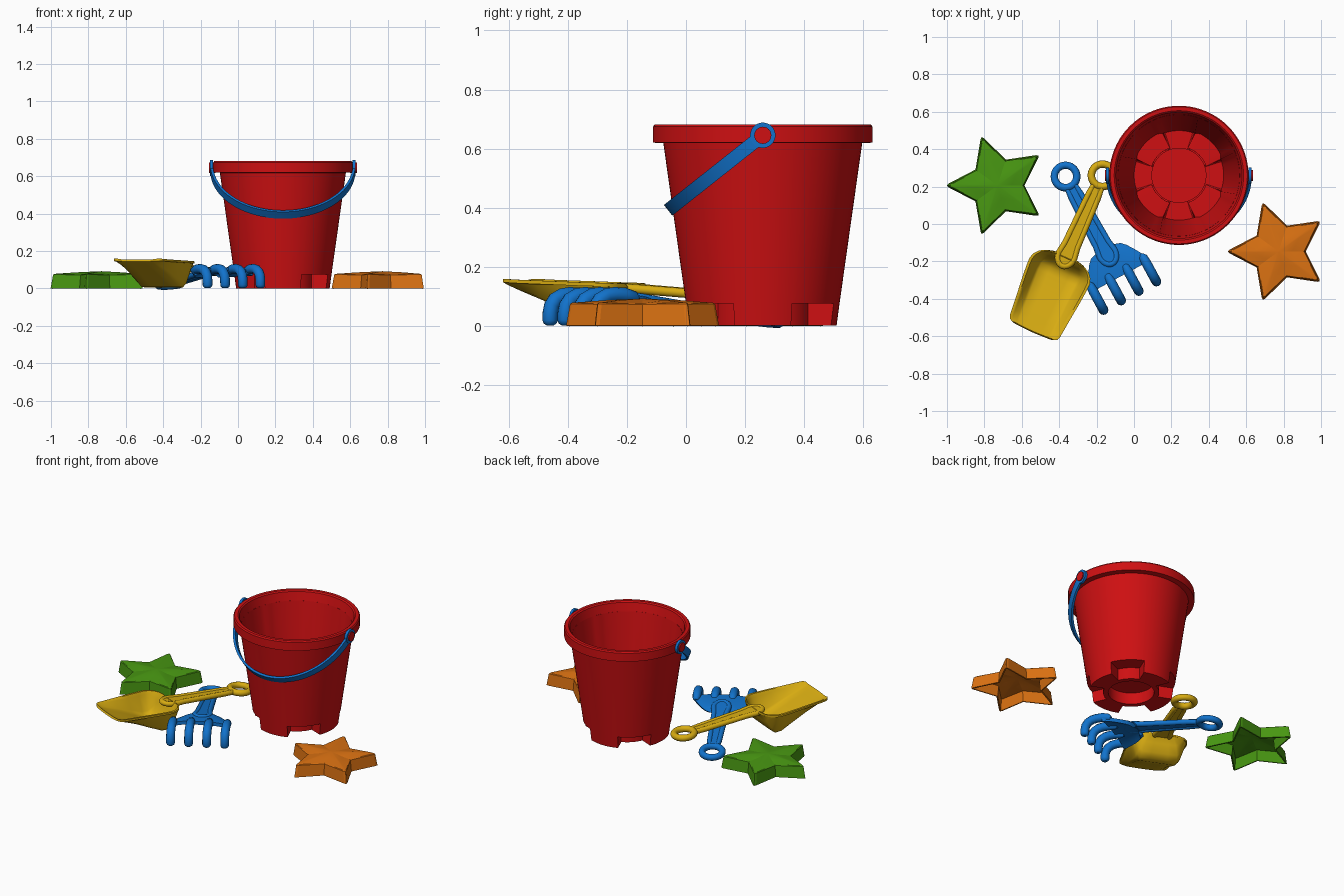
import bpy, bmesh, math
from math import sin, cos, pi, radians
from mathutils import Vector

if "Cube" in bpy.data.objects:
    bpy.data.objects.remove(bpy.data.objects["Cube"])


def material(name, rgb):
    m = bpy.data.materials.new(name)
    m.diffuse_color = (*rgb, 1)
    m.use_nodes = True
    m.node_tree.nodes["Principled BSDF"].inputs["Base Color"].default_value = m.diffuse_color
    return m


RED = material("red", (0.62, 0.005, 0.006))
BLUE = material("blue", (0.006, 0.17, 0.6))
YELLOW = material("yellow", (0.68, 0.41, 0.006))
GREEN = material("green", (0.065, 0.31, 0.006))
ORANGE = material("orange", (0.7, 0.165, 0.006))


def activate(ob):
    bpy.ops.object.select_all(action='DESELECT')
    ob.select_set(True)
    bpy.context.view_layer.objects.active = ob


def build(name, faces, mat, thick=0, offset=-1, angle=35):
    """Mesh from faces given as point lists; optional wall thickness."""
    bm = bmesh.new()
    for f in faces:
        bm.faces.new([bm.verts.new(p) for p in f])
    bmesh.ops.remove_doubles(bm, verts=bm.verts, dist=1e-5)
    bmesh.ops.recalc_face_normals(bm, faces=bm.faces)
    me = bpy.data.meshes.new(name)
    bm.to_mesh(me)
    bm.free()
    me.materials.append(mat)
    ob = bpy.data.objects.new(name, me)
    bpy.context.collection.objects.link(ob)
    activate(ob)
    if thick:
        s = ob.modifiers.new("wall", 'SOLIDIFY')
        s.thickness, s.offset, s.use_even_offset = thick, offset, True
        bpy.ops.object.modifier_apply(modifier=s.name)
    bpy.ops.object.shade_smooth_by_angle(angle=radians(angle))
    return ob


def skin(rows, wrap_rows=False, wrap_cols=False):
    """Quads between rows of points."""
    n, m = len(rows), len(rows[0])
    return [[rows[i][j], rows[(i + 1) % n][j], rows[(i + 1) % n][(j + 1) % m], rows[i][(j + 1) % m]]
            for i in range(n if wrap_rows else n - 1) for j in range(m if wrap_cols else m - 1)]


def tube(name, pts, radius, mat, closed=False, scale=None):
    cu = bpy.data.curves.new(name, 'CURVE')
    cu.dimensions = '3D'
    cu.bevel_depth, cu.bevel_resolution, cu.use_fill_caps = radius, 4, True
    sp = cu.splines.new('POLY')
    sp.points.add(len(pts) - 1)
    for i, p in enumerate(pts):
        sp.points[i].co = (*p, 1)
        sp.points[i].radius = scale[i] if scale else 1
    sp.use_cyclic_u = closed
    cu.materials.append(mat)
    ob = bpy.data.objects.new(name, cu)
    bpy.context.collection.objects.link(ob)
    activate(ob)
    bpy.ops.object.convert(target='MESH')
    bpy.ops.object.shade_smooth_by_angle(angle=radians(50))


# Bucket body: tapered wall, castle-shaped base with four corner notches
CX, CY, N, H = 0.24, 0.26, 80, 0.075


def polar(r, i, z):
    a = 2 * pi * i / N
    return Vector((CX + r * cos(a), CY + r * sin(a), z))


def notch(i):
    return abs(((i + 0.5) * 360 / N) % 90 - 45) < 21


R0, RH, RT, RI, RC = 0.25, 0.26, 0.337, 0.165, 0.135
faces = []
for i in range(N):
    def quad(r1, z1, r2, z2):
        faces.append([polar(r1, i, z1), polar(r2, i, z2), polar(r2, i + 1, z2), polar(r1, i + 1, z1)])
    faces.append([Vector((CX, CY, H)), polar(RC, i, H), polar(RC, i + 1, H)])
    quad(RC, H, RC, 0)
    quad(RC, 0, RI, 0)
    if notch(i):
        quad(RI, 0, RI, H)
        quad(RI, H, RH, H)
    else:
        quad(RI, 0, R0, 0)
        quad(R0, 0, RH, H)
    if notch(i) != notch(i - 1):
        faces.append([polar(RI, i, 0), polar(R0, i, 0), polar(RH, i, H), polar(RI, i, H)])
    quad(RH, H, RT, 0.62)
build("bucket_body", faces, RED, 0.012)

# Bucket rim
prof = [(0.325, 0.618), (0.372, 0.62), (0.372, 0.674), (0.366, 0.682), (0.346, 0.682), (0.338, 0.675)]
build("bucket_rim", skin([[polar(r, i, z) for i in range(N)] for r, z in prof], True, True), RED)


# Handle eyelets and pins on both sides
def disc(name, r, x0, x1, mat):
    rows = [[Vector((CX + x, CY + r * cos(2 * pi * k / 32), 0.645 + r * sin(2 * pi * k / 32)))
             for k in range(32)] for x in (x0, x1)]
    build(name, skin(rows, False, True) + rows, mat)


for side, s in (("left", -1), ("right", 1)):
    disc("handle_eyelet_" + side, 0.043, s * 0.373, s * 0.389, BLUE)
    disc("handle_pin_" + side, 0.029, s * 0.36, s * 0.396, RED)

# Bucket handle: half-elliptical strap leaning forward
down, across = Vector((0, -0.784, -0.621)), Vector((0, 0.621, -0.784))
pivot = Vector((CX, CY, 0.645))
rows = []
for k in range(49):
    t = pi * k / 48
    rows.append([pivot + Vector(((0.381 + e) * cos(t), 0, 0)) + down * ((0.402 + e) * sin(t)) + across * w
                 for e, w in ((-.007, -.023), (.007, -.023), (.007, .023), (-.007, .023))])
build("bucket_handle", skin(rows, False, True) + [rows[0], rows[-1]], BLUE)


# Star sand moulds: hollow, drafted sides, ridged top
def star(name, cx, cy, mat):
    def ring(scale, ztip, zval):
        pts = []
        for k in range(5):
            a = radians(180 + 72 * k)
            for da, r, z in ((-2.2, .262, ztip), (0, .272, ztip), (2.2, .262, ztip), (36, .145, zval)):
                b = a + radians(da)
                pts.append(Vector((cx + r * scale * cos(b), cy + r * scale * sin(b), z)))
        return pts
    rows = [ring(1, 0, 0), ring(.95, .074, .072), ring(.92, .078, .075), ring(.5, .086, .08)]
    top = [[rows[-1][i], rows[-1][(i + 1) % 20], Vector((cx, cy, .092))] for i in range(20)]
    build(name, skin(rows, False, True) + top, mat, 0.008, -1, 12)


star("green_star_mould", -0.73, 0.206, GREEN)
star("orange_star_mould", 0.773, -0.147, ORANGE)


# Tools: local frame with u along the tool from its ring, v sideways
def frame(x, y, dx, dy):
    d = Vector((dx, dy)).normalized()
    return lambda u, v, z: Vector((x + d.x * u - d.y * v, y + d.y * u + d.x * v, z))


def grip(name, at, z, u1, w1, mat):
    """Ring, sunken shaft plate and raised border; z(u) is the centre height."""
    tube(name + "_ring", [at(.06 * cos(a), .06 * sin(a), z(.06 * cos(a)))
                          for a in (2 * pi * k / 40 for k in range(40))], 0.02, mat, True)
    half = [(.06, .024), (.12, .028), (u1 - .12, .036), (u1 - .06, w1)]
    half += [(u1 - .06 + .06 * sin(a), w1 * cos(a)) for a in (pi / 12 * k for k in range(1, 6))]
    line = half + [(u1, 0)] + [(u, -v) for u, v in reversed(half)]
    pts = [at(u, v, z(u)) for u, v in line]
    build(name + "_shaft", [pts], mat, 0.02, 0)
    tube(name + "_border", pts, 0.016, mat, True)


# Shovel: handle and scoop
shovel = frame(-0.168, 0.26, -0.409, -0.912)
grip("shovel_handle", shovel, lambda u: 0.09 + 0.075 * u, 0.53, 0.045, YELLOW)
rows = []
for u, hw, rim, bot in ((.478, .07, .136, .134), (.488, .115, .137, .125), (.505, .145, .138, .085),
                        (.53, .166, .139, .035), (.56, .176, .14, .012), (.60, .175, .141, .014),
                        (.68, .168, .144, .05), (.77, .158, .147, .092), (.85, .15, .15, .122),
                        (.885, .146, .152, .136), (.902, .138, .153, .145), (.91, .122, .153, .15)):
    mid = rim + (bot - rim) * 0.85
    sec = [(1, rim), (.94, rim), (.90, rim - (rim - bot) * .12), (.72, mid), (.62, bot), (.3, bot)]
    sec = sec + [(0, bot)] + [(-v, z) for v, z in reversed(sec)]
    rows.append([shovel(u + (.006 * (1 - v * v) if u > .9 else 0), v * hw, z) for v, z in sec])
build("shovel_scoop", skin(rows), YELLOW, 0.012, 0, 50)

# Rake: handle, fan-shaped head and four curved tines
rake = frame(-0.366, 0.254, 0.475, -0.88)
grip("rake_handle", rake, lambda u: 0.021 + 0.15 * u, 0.53, 0.045, BLUE)
rows = []
for u, hw, z in ((.45, .05, .085), (.46, .085, .088), (.48, .108, .091), (.51, .13, .094),
                 (.55, .155, .098), (.59, .175, .1), (.61, .178, .1)):
    rows.append([rake(u, hw * k / 6, z - .022 * (abs(k) / 6) ** 3) for k in range(-6, 7)])
build("rake_head", skin(rows), BLUE, 0.022, 0, 50)
path = [(.56, .088), (.575, .095), (.61, .103), (.65, .105), (.68, .101), (.705, .088),
        (.719, .068), (.724, .045), (.725, .018), (.725, .008), (.725, .001)]
for k in range(4):
    v = (k - 1.5) * 0.107
    tube("rake_tine_%d" % (k + 1), [rake(u, v, z) for u, z in path], 0.026, BLUE,
         scale=[.4, .85] + [1] * 7 + [.85, .45])
